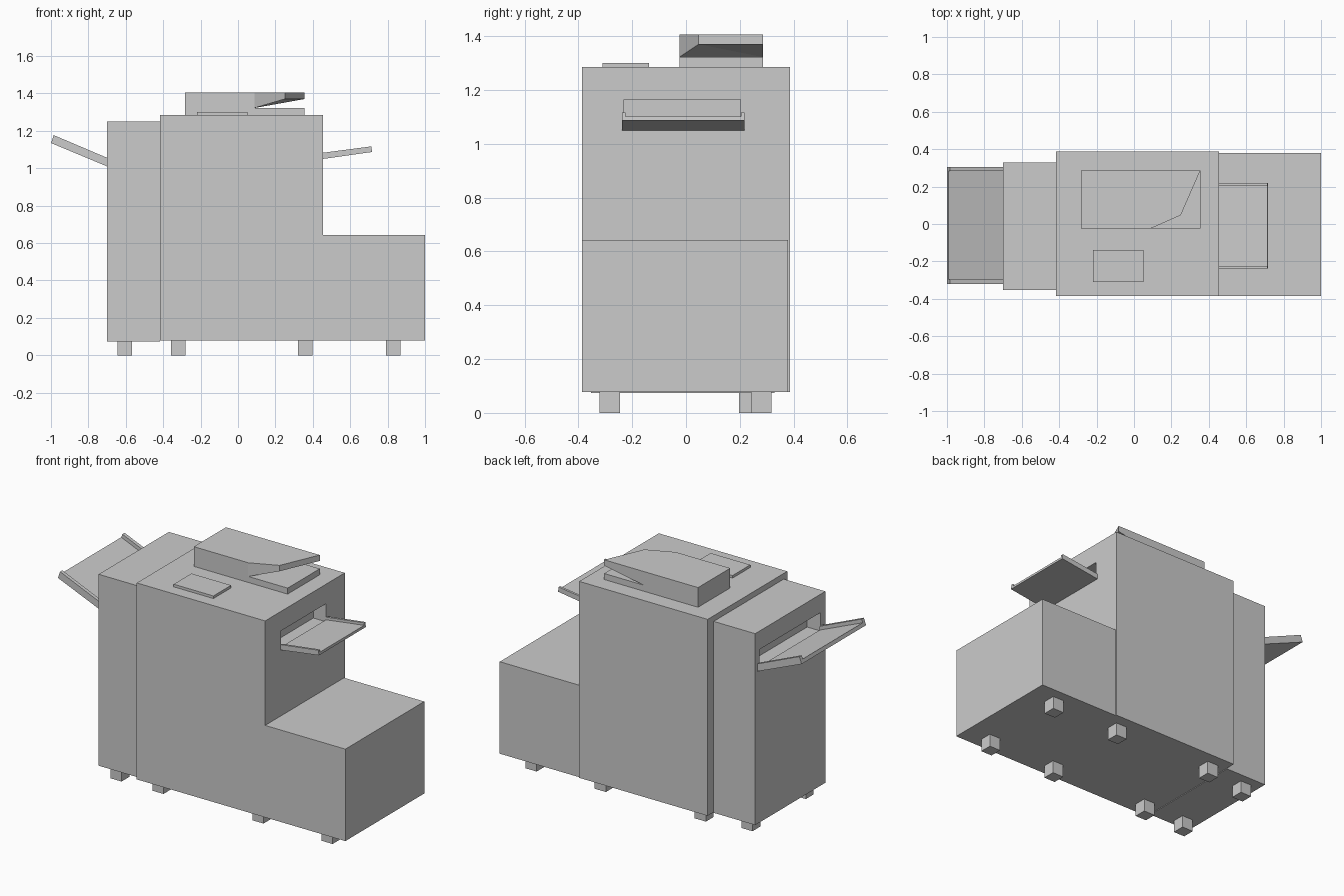
import bpy, bmesh

if "Cube" in bpy.data.objects:
    bpy.data.objects.remove(bpy.data.objects["Cube"])


def make(name, verts, faces):
    me = bpy.data.meshes.new(name)
    me.from_pydata(verts, [], faces)
    bm = bmesh.new()
    bm.from_mesh(me)
    bmesh.ops.recalc_face_normals(bm, faces=bm.faces)
    bm.to_mesh(me)
    bm.free()
    ob = bpy.data.objects.new(name, me)
    bpy.context.collection.objects.link(ob)
    return ob


def prism(name, profile, y0, y1):
    """Extrude an XZ profile along Y."""
    n = len(profile)
    verts = [(x, y, z) for y in (y0, y1) for x, z in profile]
    faces = [list(range(n)), list(range(n, 2 * n))]
    faces += [[i, (i + 1) % n, n + (i + 1) % n, n + i] for i in range(n)]
    return make(name, verts, faces)


def box(name, x, y, z):
    return prism(name, [(x[0], z[0]), (x[1], z[0]), (x[1], z[1]), (x[0], z[1])], *y)


def cut_slot(body, name, x, y, z):
    cutter = box(name, x, y, z)
    cutter.hide_render = True
    cutter.hide_set(True)
    mod = body.modifiers.new("slot", 'BOOLEAN')
    mod.operation = 'DIFFERENCE'
    mod.solver = 'EXACT'
    mod.object = cutter


def tray(name, root, tip, y, rail_w, plate):
    """Sloped plate with a raised rail on each side; root/tip = (bottom, top) points."""
    def mix(pair):
        (xa, za), (xb, zb) = pair
        return (xa + (xb - xa) * plate, za + (zb - za) * plate)
    rail = [root[0], tip[0], tip[1], root[1]]
    prism(name + "_plate", [root[0], tip[0], mix(tip), mix(root)],
          y[0] + rail_w, y[1] - rail_w)
    prism(name + "_front_rail", rail, y[0], y[0] + rail_w)
    prism(name + "_back_rail", rail, y[1] - rail_w, y[1])


# Cabinets
main = box("main_cabinet", (-0.418, 0.455), (-0.386, 0.387), (0.078, 1.285))
box("side_paper_feeder", (0.455, 1.0), (-0.386, 0.38), (0.078, 0.643))
finisher = box("finisher_cabinet", (-0.70, -0.418), (-0.353, 0.328), (0.074, 1.25))

# Paper exit slots
cut_slot(main, "right_slot_cutter", (0.37, 0.5), (-0.23, 0.203), (1.055, 1.165))
cut_slot(finisher, "left_slot_cutter", (-0.75, -0.61), (-0.305, 0.288), (1.025, 1.137))

# Output trays
tray("right_tray", ((0.455, 1.05), (0.455, 1.083)), ((0.717, 1.087), (0.713, 1.117)),
     (-0.238, 0.218), 0.014, 0.5)
tray("left_tray", ((-0.70, 1.01), (-0.70, 1.056)), ((-1.0, 1.135), (-0.985, 1.177)),
     (-0.32, 0.306), 0.022, 0.5)

# Document feeder: base slab, solid block and overhanging input lid
F, B = -0.025, 0.287
box("document_feeder_base", (-0.283, 0.355), (F, B), (1.285, 1.322))
outline = [(-0.283, F), (0.087, F), (0.25, 0.047), (0.355, B), (0.087, B), (-0.283, B)]
under = [1.322, 1.322, 1.37, 1.37, 1.322, 1.322]
verts = [(x, y, z) for (x, y), z in zip(outline, under)]
verts += [(x, y, 1.406) for x, y in outline]
faces = [[0, 1, 4, 5], [1, 2, 4], [2, 3, 4], list(range(6, 12))]
faces += [[i, (i + 1) % 6, 6 + (i + 1) % 6, 6 + i] for i in range(6)]
make("document_feeder_lid", verts, faces)

# Control panel
box("control_panel", (-0.22, 0.05), (-0.31, -0.138), (1.285, 1.301))

# Feet
for i, (cx, back) in enumerate([(-0.605, 0.235), (-0.32, 0.28), (0.36, 0.28), (0.83, 0.28)]):
    for side, cy in (("front", -0.283), ("back", back)):
        box(f"{side}_foot_{i + 1}", (cx - 0.038, cx + 0.038),
            (cy - 0.038, cy + 0.038), (0, 0.08))
